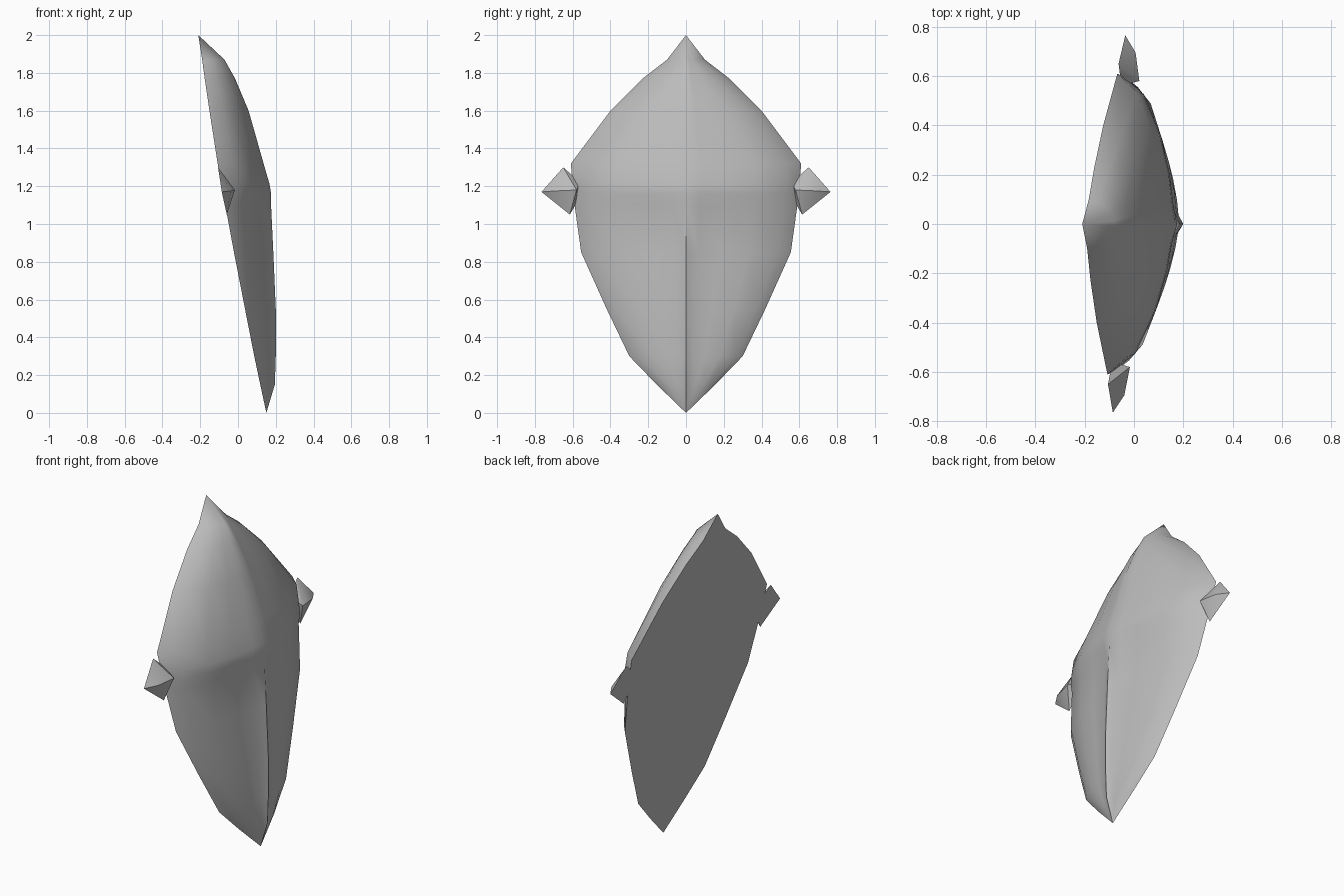
import bpy, bmesh, math

cube = bpy.data.objects.get("Cube")
if cube:
    bpy.data.objects.remove(cube, do_unlink=True)

grey = bpy.data.materials.new("plain_grey")
grey.use_nodes = True
grey.diffuse_color = (0.5, 0.5, 0.5, 1)
grey.node_tree.nodes["Principled BSDF"].inputs["Base Color"].default_value = (0.5, 0.5, 0.5, 1)


def on_plane(y, z, depth):
    """Point at a depth in front of the leaning back plane."""
    return (-0.21 + 0.18 * (2 - z) + 0.033 * y + depth, y, z)


def finish(name, bm):
    bmesh.ops.remove_doubles(bm, verts=bm.verts, dist=0.0005)
    bmesh.ops.recalc_face_normals(bm, faces=bm.faces)
    mesh = bpy.data.meshes.new(name)
    bm.to_mesh(mesh)
    bm.free()
    mesh.materials.append(grey)
    obj = bpy.data.objects.new(name, mesh)
    bpy.context.collection.objects.link(obj)
    bpy.ops.object.select_all(action="DESELECT")
    obj.select_set(True)
    bpy.context.view_layer.objects.active = obj
    bpy.ops.object.shade_smooth_by_angle(angle=math.radians(45))


# Shield body: height, half width, ridge depth, blend to the lower profile
rows = [(2, 0, 0, 0), (1.87, .1, .115, 0), (1.77, .23, .153, 0), (1.6, .4, .194, 0),
        (1.32, .61, .223, 0), (1.21, .6, .235, 0), (1.16, .597, .234, .1),
        (1.1, .59, .223, .6), (.85, .555, .19, .8), (.55, .42, .149, 1),
        (.3, .3, .104, 1), (.15, .155, .072, 1), (0, 0, 0, 1)]
# Cross-section: fraction of width, upper depth, lower depth
section = [(0, 1, 1), (.12, .94, .8), (.33, .86, .72), (.6, .68, .55), (.88, .36, .27), (1, 0, 0)]
columns = [(-f, u, l) for f, u, l in section[:0:-1]] + section

bm = bmesh.new()
grid = [[bm.verts.new(on_plane(f * w, z, d * (u + (l - u) * k))) for f, u, l in columns]
        for z, w, d, k in rows]
for upper, lower in zip(grid, grid[1:]):
    for i in range(len(columns) - 1):
        bm.faces.new((upper[i], lower[i], lower[i + 1], upper[i + 1]))
    # Flat back strip
    bm.faces.new((upper[0], upper[-1], lower[-1], lower[0]))
bmesh.ops.dissolve_degenerate(bm, dist=0.0005, edges=bm.edges)
finish("shield_body", bm)

# Pointed side wings
rim = [(.56, 1.22), (.61, 1.265), (.65, 1.3), (.765, 1.17), (.615, 1.05), (.585, 1.1)]
for side, name in ((1, "left_wing"), (-1, "right_wing")):
    bm = bmesh.new()
    edge = [bm.verts.new(on_plane(side * y, z, 0)) for y, z in rim]
    inner = bm.verts.new(on_plane(side * .58, 1.18, .065))
    outer = bm.verts.new(on_plane(side * .695, 1.175, .045))
    bm.faces.new(edge)
    for a, b, crest in ((0, 1, inner), (1, 2, inner), (2, 3, outer),
                        (3, 4, outer), (4, 5, inner), (5, 0, inner)):
        bm.faces.new((edge[a], edge[b], crest))
    bm.faces.new((edge[2], outer, inner))
    bm.faces.new((edge[4], inner, outer))
    finish(name, bm)
